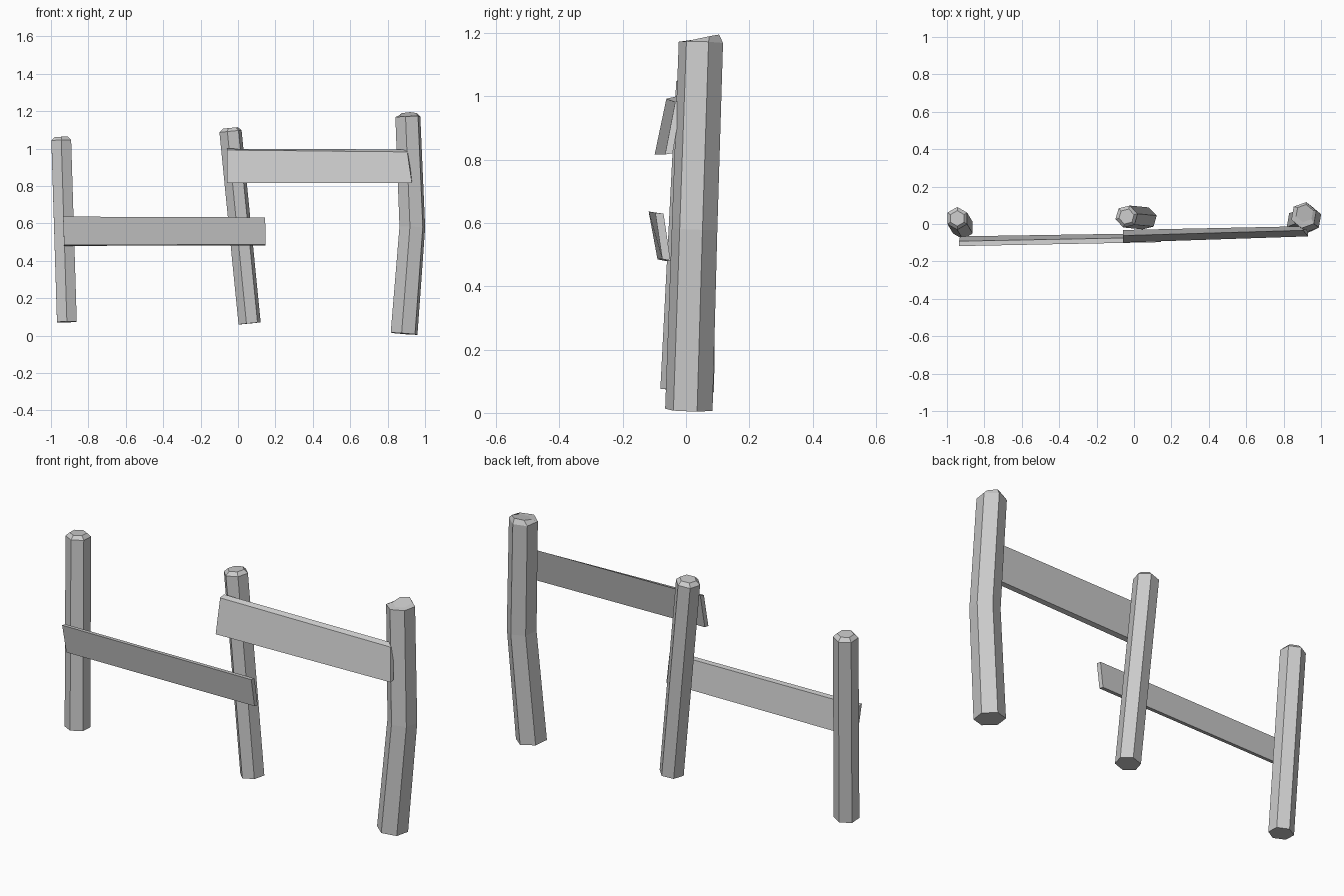
import bpy, bmesh
from math import sin, cos, radians
from mathutils import Vector

if "Cube" in bpy.data.objects:
    bpy.data.objects.remove(bpy.data.objects["Cube"])


def finish(bm, name):
    bmesh.ops.recalc_face_normals(bm, faces=bm.faces)
    mesh = bpy.data.meshes.new(name)
    bm.to_mesh(mesh)
    bm.free()
    obj = bpy.data.objects.new(name, mesh)
    bpy.context.collection.objects.link(obj)


def post(name, path, radii, turn, cap, cap_shift=(0, 0), cap_tilt=0):
    """Six-sided post swept along a path, with a smaller chamfered top."""
    bm = bmesh.new()
    pts = [Vector(p) for p in path]
    rings = []

    def ring(c, r, axis, tilt=0):
        sx, sy = axis.x / axis.z, axis.y / axis.z
        out = []
        for i in range(6):
            a = radians(turn + 60 * i)
            ox, oy = r * cos(a), r * sin(a)
            out.append(bm.verts.new((c.x + ox, c.y + oy,
                                     c.z - sx * ox - sy * oy + tilt * oy)))
        rings.append(out)

    for i, (p, r) in enumerate(zip(pts, radii)):
        ring(p, r, pts[min(i + 1, len(pts) - 1)] - pts[max(i - 1, 0)])
    ring(pts[-1] + Vector((*cap_shift, cap)), radii[-1] * 0.68,
         pts[-1] - pts[-2], cap_tilt)
    for a, b in zip(rings, rings[1:]):
        for i in range(6):
            j = (i + 1) % 6
            bm.faces.new((a[i], a[j], b[j], b[i]))
    bm.faces.new(rings[0][::-1])
    bm.faces.new(rings[-1])
    finish(bm, name)


def rail(name, left, right):
    """Plank between two four-cornered ends."""
    bm = bmesh.new()
    a = [bm.verts.new(p) for p in left]
    b = [bm.verts.new(p) for p in right]
    bm.faces.new(a)
    bm.faces.new(b[::-1])
    for i in range(4):
        j = (i + 1) % 4
        bm.faces.new((a[i], b[i], b[j], a[j]))
    finish(bm, name)


# Leaning posts
post("left_post", [(-0.915, -0.02, 0.073), (-0.945, 0.03, 1.043)],
     [0.061, 0.061], 30, 0.018)
post("middle_post", [(0.062, 0.03, 0.065), (-0.04, 0.04, 1.092)],
     [0.061, 0.061], 14, 0.018)
# Bent post
post("right_post", [(0.888, 0.009, 0.01), (0.932, 0.027, 0.58),
                    (0.908, 0.047, 1.17)],
     [0.076, 0.073, 0.071], 20, 0.014, (0.004, 0.01), 0.25)

# Planks: bottom front, bottom back, top back, top front at each end
rail("lower_rail",
     [(-0.93, -0.09, 0.485), (-0.93, -0.066, 0.48),
      (-0.935, -0.092, 0.632), (-0.935, -0.118, 0.636)],
     [(0.148, -0.075, 0.486), (0.148, -0.049, 0.481),
      (0.145, -0.071, 0.629), (0.145, -0.097, 0.632)])
rail("upper_rail",
     [(-0.06, -0.099, 0.816), (-0.06, -0.07, 0.82),
      (-0.06, -0.032, 0.999), (-0.06, -0.062, 0.992)],
     [(0.93, -0.066, 0.816), (0.93, -0.042, 0.82),
      (0.91, -0.012, 0.995), (0.905, -0.034, 0.982)])
